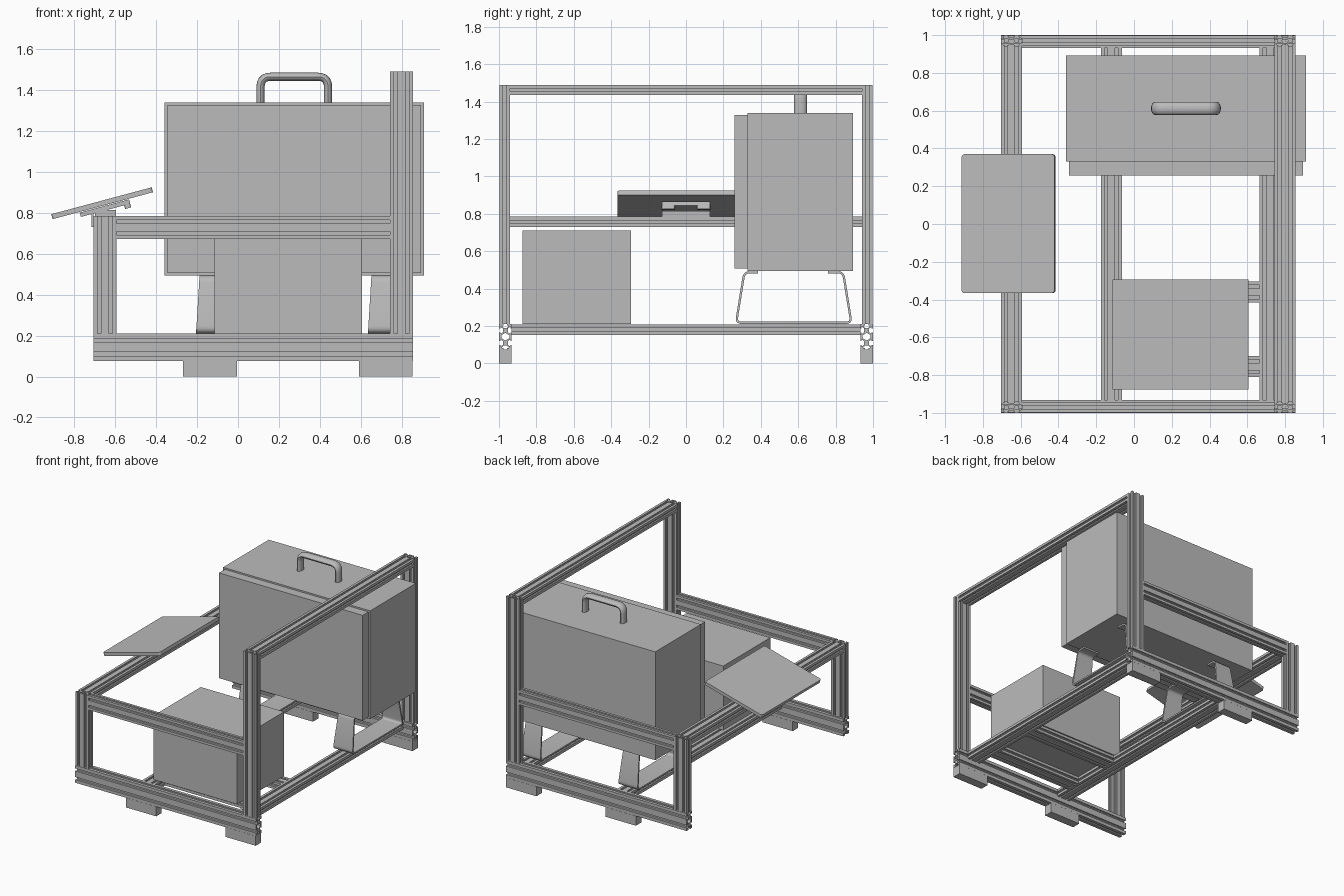
import bpy, bmesh, math
from mathutils import Matrix, Vector

cube = bpy.data.objects.get("Cube")
if cube:
    bpy.data.objects.remove(cube)

grey = bpy.data.materials.new("plain_grey")
grey.use_nodes = True
grey.diffuse_color = (0.5, 0.5, 0.5, 1)
grey.node_tree.nodes["Principled BSDF"].inputs["Base Color"].default_value = (0.5, 0.5, 0.5, 1)

AXES = {"x": Vector((1, 0, 0)), "y": Vector((0, 1, 0)), "z": Vector((0, 0, 1))}


def link(name, data):
    obj = bpy.data.objects.new(name, data)
    bpy.context.collection.objects.link(obj)
    data.materials.append(grey)
    return obj


def activate(obj):
    bpy.ops.object.select_all(action="DESELECT")
    obj.select_set(True)
    bpy.context.view_layer.objects.active = obj


def mesh_object(name, bm):
    bmesh.ops.recalc_face_normals(bm, faces=bm.faces)
    mesh = bpy.data.meshes.new(name)
    bm.to_mesh(mesh)
    bm.free()
    return link(name, mesh)


def box(name, center, size, tilt=0, corner=0):
    bm = bmesh.new()
    bmesh.ops.create_cube(bm, size=1)
    bmesh.ops.scale(bm, vec=size, verts=bm.verts)
    if corner:
        upright = [e for e in bm.edges if abs((e.verts[0].co - e.verts[1].co).z) > size[2] / 2]
        bmesh.ops.bevel(bm, geom=upright, offset=corner, segments=4, profile=0.5, affect="EDGES")
    obj = mesh_object(name, bm)
    obj.location = center
    obj.rotation_euler.y = tilt
    return obj


def span(name, xs, ys, zs):
    lo, hi = Vector((xs[0], ys[0], zs[0])), Vector((xs[1], ys[1], zs[1]))
    return box(name, (lo + hi) / 2, hi - lo)


# Two-cell slotted extrusion: outline with T-slots and a hollow core
SLOT = [(-.15, 0), (-.15, .1), (-.29, .1), (-.15, .3), (.15, .3), (.29, .1), (.15, .1), (.15, 0)]
CORE = [(-.3, 0), (-.12, .32), (.12, .32), (.3, 0), (.12, -.32), (-.12, -.32)]


def slotted_outline():
    pts = []
    for side in (1, -1):
        pts.append((-side, -side * .5))
        for cell in (-.5, .5):
            pts += [(side * (cell + t), side * (d - .5)) for t, d in SLOT]
        pts.append((side, -side * .5))
        pts += [(side * (1 - d), side * t) for t, d in SLOT]
    return pts


def rail(name, center, along, wide, length, cell=0.056):
    curve = bpy.data.curves.new(name, "CURVE")
    curve.dimensions = "2D"
    curve.fill_mode = "BOTH"
    curve.extrude = length / 2
    for pts in (slotted_outline(), CORE):
        spline = curve.splines.new("POLY")
        spline.points.add(len(pts) - 1)
        for p, (u, v) in zip(spline.points, pts):
            p.co = (u * cell, v * cell, 0, 1)
        spline.use_cyclic_u = True
        spline.use_smooth = False
    obj = link(name, curve)
    x, z = AXES[wide], AXES[along]
    turn = Matrix((x, z.cross(x), z)).transposed().to_4x4()
    obj.matrix_world = Matrix.Translation(center) @ turn
    activate(obj)
    bpy.ops.object.convert(target="MESH")
    return obj


# Swept parts: a rounded path and a section that may vary along it
def rounded(points, radius, steps=5):
    pts = [Vector(p) for p in points]
    out = [pts[0]]
    for a, b, c in zip(pts, pts[1:], pts[2:]):
        r = min(radius, (a - b).length * .48, (c - b).length * .48)
        p, q = b + (a - b).normalized() * r, b + (c - b).normalized() * r
        for i in range(steps + 1):
            t = i / steps
            out.append(p * (1 - t) ** 2 + b * 2 * t * (1 - t) + q * t * t)
    return out + [pts[-1]]


def sweep(name, path, section, place):
    bm = bmesh.new()
    rings = []
    for i, p in enumerate(path):
        d = (path[min(i + 1, len(path) - 1)] - path[max(i - 1, 0)]).normalized()
        n = Vector((-d.y, d.x))
        rings.append([bm.verts.new(place(p + n * a, b)) for a, b in section(p)])
    k = len(rings[0])
    for r, s in zip(rings, rings[1:]):
        for j in range(k):
            bm.faces.new((r[j], r[(j + 1) % k], s[(j + 1) % k], s[j]))
    bm.faces.new(rings[0])
    bm.faces.new(rings[-1])
    obj = mesh_object(name, bm)
    activate(obj)
    bpy.ops.object.shade_smooth_by_angle(angle=math.radians(35))
    return obj


# Frame ends, mirrored front and back
LEFT_X, RIGHT_X = .799, -.649
for label, s in (("front", -1), ("back", 1)):
    rail(label + "_base_rail", (.075, s * .966, .143), "x", "z", 1.56, .0675)
    rail(label + "_tall_post", (LEFT_X, s * .97, .85), "z", "x", 1.28)
    rail(label + "_short_post", (RIGHT_X, s * .97, .4975), "z", "x", .575)
    rail(label + "_upper_rail", (.075, s * .97, .729), "x", "z", 1.336)
    for side, x in (("left", .722), ("right", -.137)):
        box(f"{label}_{side}_foot", (x, s * .966, .0375), (.262, .068, .075))

# Rails running front to back
rail("tall_side_rail", (LEFT_X, 0, 1.462), "y", "x", 1.884)
rail("short_side_rail", (RIGHT_X, 0, .757), "y", "x", 1.884)
for side, x in (("left", .72), ("right", -.12)):
    rail(side + "_floor_rail", (x, 0, .181), "y", "x", 1.864)
for label, y in (("front", -.755), ("rear", -.36)):
    rail(label + "_cross_rail", (.3, y, .181), "x", "y", .728)

# Boxes
span("small_box", (-.115, .605), (-.875, -.295), (.21, .71))
span("cabinet_body", (-.36, .91), (.33, .893), (.495, 1.34))
span("cabinet_door", (-.345, .895), (.258, .33), (.507, 1.328))

# Oval carrying handle
oval = [(.02 * math.cos(i * math.pi / 8), .034 * math.sin(i * math.pi / 8)) for i in range(16)]
sweep("carry_handle", rounded([(.11, 1.335), (.11, 1.465), (.44, 1.465), (.44, 1.335)], .05),
      lambda p: oval, lambda q, b: (q.x, .612 + b, q.y))

# Bent strap stands under the cabinet
strap_path = rounded([(.385, .488), (.312, .488), (.268, .217), (.884, .217),
                      (.84, .488), (.76, .488)], .03)


def strap_section(p):
    w = .085 - .017 * (p.y - .21) / .28
    return [(-.006, -w), (.006, -w), (.006, w), (-.006, w)]


for side, x in (("left", .72), ("right", -.12)):
    sweep(side + "_strap_stand", strap_path, strap_section, lambda q, b: (x + b, q.x, q.y))

# Tilted tray and its mount on the short side rail
TILT = -math.radians(15)
box("tray", (-.664, .002, .847), (.508, .735, .025), TILT, .015)
box("tray_mount_plate", (-.65, 0, .823), (.25, .255, .022), TILT)
span("tray_mount_block", (-.7, -.595), (-.128, .128), (.784, .815))
span("tray_mount_flap", (-.716, -.706), (-.128, .128), (.73, .8))
for side, y in (("front", -.095), ("rear", .095)):
    box(side + "_tray_latch", (-.54, y, .835), (.03, .07, .025), TILT, .01)
